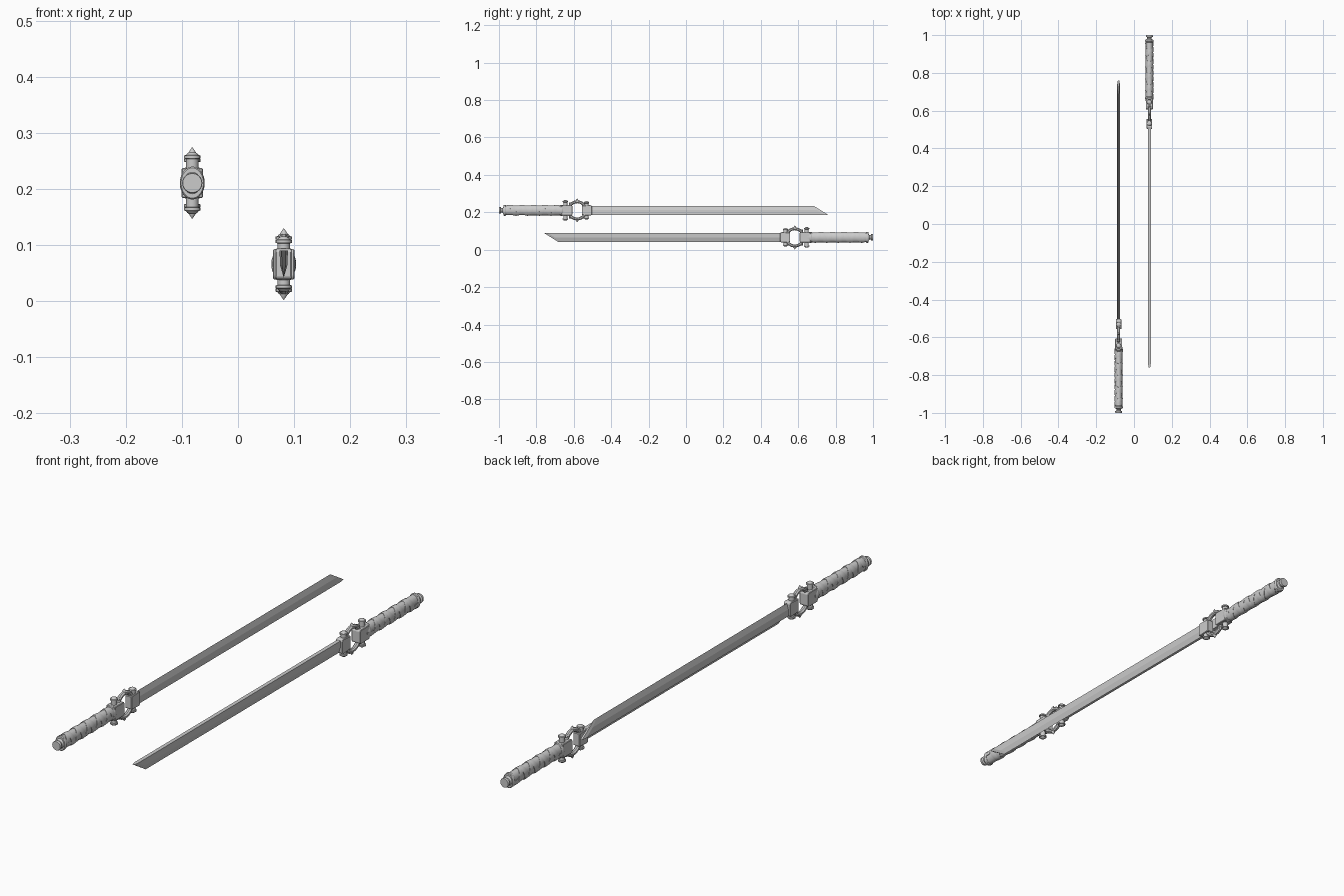
import bpy, bmesh, math
from mathutils import Matrix, Vector

if "Cube" in bpy.data.objects:
    bpy.data.objects.remove(bpy.data.objects["Cube"])

PI = math.pi
parts = []


def make(name, verts, faces, smooth=False, bevel=0):
    me = bpy.data.meshes.new(name)
    me.from_pydata(verts, [], faces)
    bm = bmesh.new()
    bm.from_mesh(me)
    bmesh.ops.recalc_face_normals(bm, faces=bm.faces)
    if bevel:
        bmesh.ops.bevel(bm, geom=bm.edges[:], offset=bevel, segments=1, affect='EDGES')
    bm.to_mesh(me)
    bm.free()
    ob = bpy.data.objects.new(name, me)
    bpy.context.collection.objects.link(ob)
    if smooth:
        bpy.ops.object.select_all(action='DESELECT')
        ob.select_set(True)
        bpy.context.view_layer.objects.active = ob
        bpy.ops.object.shade_smooth_by_angle(angle=math.radians(35))
    parts.append(ob)
    return ob


def lathe(name, rings, n=24, mat=Matrix(), smooth=True):
    """Rings of (y, x radius, z radius) joined along y, capped."""
    v = [mat @ Vector((rx * math.cos(2*PI*i/n), y, rz * math.sin(2*PI*i/n)))
         for y, rx, rz in rings for i in range(n)]
    f = [(r*n+i, r*n+(i+1) % n, (r+1)*n+(i+1) % n, (r+1)*n+i)
         for r in range(len(rings)-1) for i in range(n)]
    f += [tuple(range(n)), tuple(range((len(rings)-1)*n, len(rings)*n))]
    return make(name, v, f, smooth)


def plate(name, outline, hx, bevel=0.002):
    """Side outline of (y, z) points, thickened to +-hx."""
    n = len(outline)
    v = [(s*hx, y, z) for s in (-1, 1) for y, z in outline]
    f = [tuple(range(n)), tuple(range(n, 2*n))]
    f += [(i, (i+1) % n, n+(i+1) % n, n+i) for i in range(n)]
    return make(name, v, f, False, bevel)


def ribbon(name, direction, phase, lift):
    """Flat cord wound around the oval grip."""
    steps, turns, y0, y1, w = 150, 4.5, -0.955, -0.675, 0.012
    v, f = [], []
    for k in range(steps+1):
        t = k / steps
        a = direction * 2*PI*turns*t + phase
        y = y0 + (y1-y0)*t
        for dy, dr in ((-w, -0.003), (-w, lift*0.5), (0, lift), (w, lift*0.5), (w, -0.003)):
            v.append(((0.0195+dr)*math.cos(a), y+dy, (0.0265+dr)*math.sin(a)))
        if k:
            b = 5*k
            f += [(b-5+j, b-5+(j+1) % 5, b+(j+1) % 5, b+j) for j in range(5)]
    f += [tuple(range(5)), tuple(range(5*steps, 5*steps+5))]
    return make(name, v, f, True)


# blade: flat spine below, bevelled cutting edge above, slanted tip
section = [(-0.0075, -0.024), (0.0075, -0.024), (0.0065, 0.002), (0, 0.024), (-0.0065, 0.002)]
tip = lambda z: 0.76 - (z+0.024)*1.6
bv = [(x, -0.52, z) for x, z in section]
bv += [(x, tip(z)-0.02, z) for x, z in section] + [(x*0.5, tip(z), z) for x, z in section]
make("blade", bv, [(0, 1, 2, 3, 4), (10, 11, 12, 13, 14)] +
     [(r+i, r+(i+1) % 5, r+5+(i+1) % 5, r+5+i) for r in (0, 5) for i in range(5)])

# grip with end collars and crossed cord wrap
lathe("grip", [(-0.975, 0.019, 0.026), (-0.65, 0.0195, 0.0265)])
for a, b in ((-0.976, -0.962), (-0.674, -0.658)):
    lathe("grip_collar", [(a, 0.020, 0.027), (a+0.003, 0.022, 0.0295),
                          (b-0.003, 0.022, 0.0295), (b, 0.020, 0.027)])
ribbon("grip_wrap_right", 1, 0, 0.002)
ribbon("grip_wrap_left", -1, PI, 0.0027)

# pommel
lathe("pommel", [(-1, 0.017, 0.017), (-0.998, 0.018, 0.018), (-0.991, 0.018, 0.018),
                 (-0.988, 0.012, 0.012), (-0.981, 0.012, 0.012), (-0.974, 0.018, 0.022)])

# guard blocks gripping either side of the ring
plate("rear_guard_block", [(-0.665, -0.027), (-0.611, -0.027), (-0.607, -0.022),
                           (-0.607, 0.022), (-0.611, 0.027), (-0.665, 0.027)], 0.019)
plate("front_guard_block", [(-0.557, -0.025), (-0.512, -0.028), (-0.503, -0.024),
                            (-0.503, 0.024), (-0.512, 0.028), (-0.557, 0.025)], 0.0145)

# guard ring
n, m = 32, 8
rv = []
for i in range(n):
    a = 2*PI*i/n
    for j in range(m):
        b = 2*PI*(j+0.5)/m
        r = 0.046 + 0.0085*math.cos(b)
        rv.append((0.009*math.sin(b), -0.582 + r*math.cos(a), r*math.sin(a)))
make("guard_ring", rv, [(i*m+j, i*m+(j+1) % m, (i+1) % n*m+(j+1) % m, (i+1) % n*m+j)
                        for i in range(n) for j in range(m)], True)

# studs round the ring, longest at top and bottom
for k in (1, 2, 3, 5, 6, 7):
    turn = Matrix.Translation((0, -0.582, 0)) @ Matrix.Rotation(k*PI/4, 4, 'X')
    end = 0.0635 if k in (2, 6) else 0.06
    lathe("ring_stud", [(0.046, 0.007, 0.007), (0.054, 0.007, 0.007), (end, 0.0006, 0.0006)], 12, turn)

# domed, rimmed posts through the guard blocks
for y, top in ((-0.645, 0.055), (-0.532, 0.049)):
    for s in (1, -1):
        up = Matrix.Translation((0, y, 0)) @ Matrix.Rotation(s*PI/2, 4, 'X')
        lathe("guard_post", [(0.02, 0.011, 0.011), (top-0.012, 0.011, 0.011), (top-0.011, 0.0145, 0.0145),
                             (top-0.006, 0.0145, 0.0145), (top-0.005, 0.011, 0.011),
                             (top-0.002, 0.009, 0.009), (top, 0.005, 0.005)], 16, up)

# second sword is the first one turned over end for end
place_a = Matrix.Translation((-0.0815, 0, 0.2105))
place_b = Matrix.Translation((0.0815, 0, 0.066)) @ Matrix.Rotation(PI, 4, 'X')
for ob in parts[:]:
    twin = ob.copy()
    twin.data = ob.data.copy()
    twin.name = "second_" + ob.name
    bpy.context.collection.objects.link(twin)
    ob.matrix_world = place_a
    twin.matrix_world = place_b
